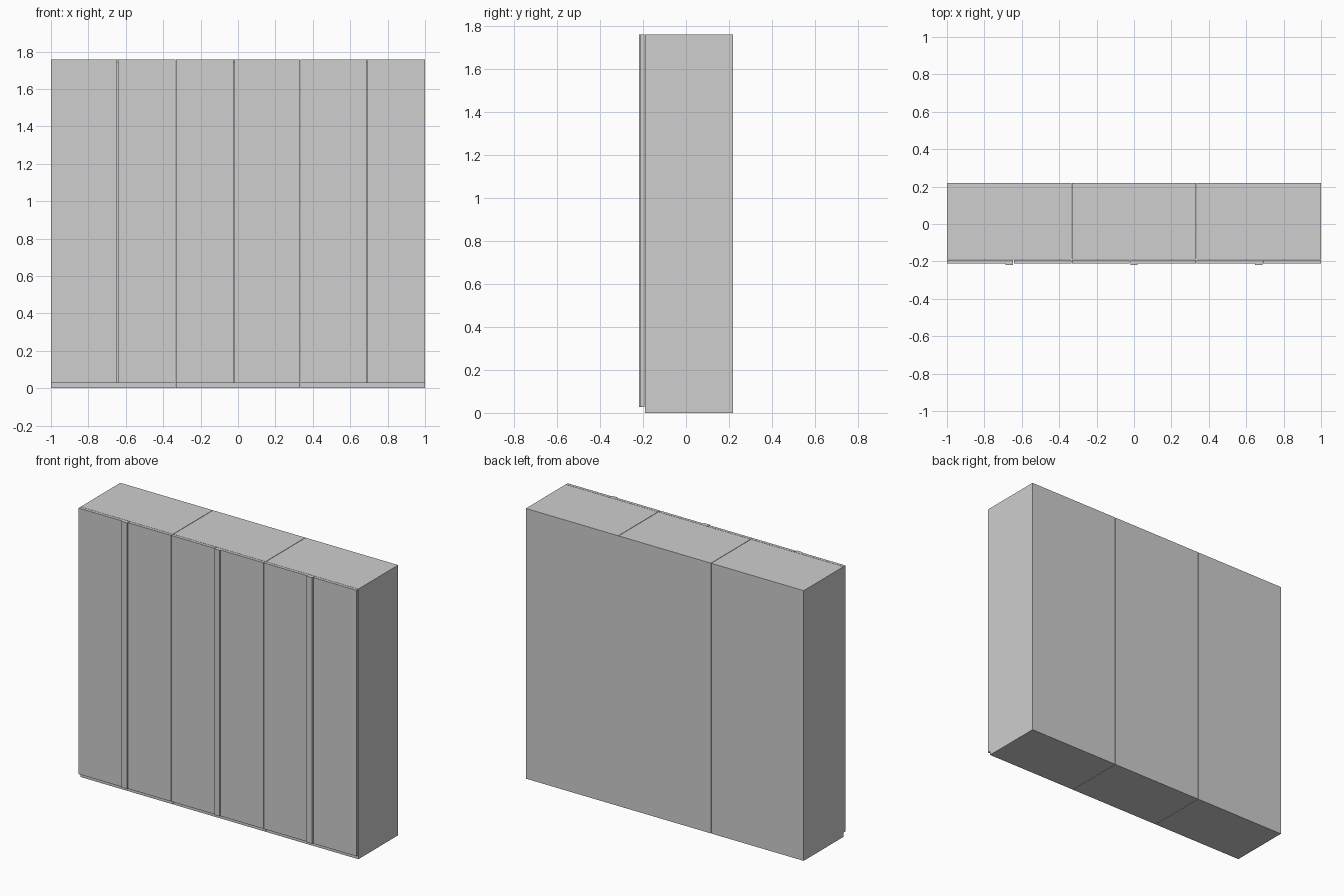
import bpy

if "Cube" in bpy.data.objects:
    bpy.data.objects.remove(bpy.data.objects["Cube"])

# Single pale finish
paint = bpy.data.materials.new("pale_grey")
paint.diffuse_color = (0.62, 0.62, 0.62, 1)
paint.use_nodes = True
paint.node_tree.nodes["Principled BSDF"].inputs["Base Color"].default_value = paint.diffuse_color

HEIGHT, BACK, BODY_FRONT = 1.758, 0.218, -0.190
DOOR_BACK, DOOR_FRONT, HANDLE_FRONT = -0.192, -0.211, -0.218
DOOR_BOTTOM = 0.027
T = 0.016          # panel thickness
GAP = 0.004        # shadow gap between doors


def box(name, x0, x1, y0, y1, z0, z1):
    bpy.ops.mesh.primitive_cube_add(
        size=1, location=((x0 + x1) / 2, (y0 + y1) / 2, (z0 + z1) / 2))
    ob = bpy.context.object
    ob.name = name
    ob.scale = (x1 - x0, y1 - y0, z1 - z0)
    bpy.ops.object.transform_apply(location=False, rotation=False, scale=True)
    ob.data.materials.append(paint)
    return ob


def cabinet(n, x0, x1):
    """Hollow carcass: two sides, top, floor and back panel."""
    box(f"side_left_{n}", x0, x0 + T, BODY_FRONT, BACK, 0, HEIGHT)
    box(f"side_right_{n}", x1 - T, x1, BODY_FRONT, BACK, 0, HEIGHT)
    box(f"top_panel_{n}", x0 + T, x1 - T, BODY_FRONT, BACK, HEIGHT - T, HEIGHT)
    box(f"floor_panel_{n}", x0 + T, x1 - T, BODY_FRONT, BACK, 0, 0.03)
    box(f"back_panel_{n}", x0 + T, x1 - T, BACK - T, BACK, 0.03, HEIGHT - T)


def front(name, x0, x1, y_front=DOOR_FRONT):
    box(name, x0, x1, y_front, DOOR_BACK, DOOR_BOTTOM, HEIGHT)


W = 2 / 3
# Side of the handle strip on which the open gap lies: 1 right, -1 left
gap_sides = (1, -1, 1)
for n, side in enumerate(gap_sides, 1):
    left = -1 + (n - 1) * W
    right = left + W
    x0 = left + (0.0015 if n > 1 else 0)
    x1 = right - (0.0015 if n < 3 else 0)
    cabinet(n, x0, x1)

    # Full-height grip strip, joined to one door and gapped from the other
    mid = (left + right) / 2
    h0, h1 = mid - 0.020, mid + 0.020
    front(f"handle_strip_{n}", h0, h1, HANDLE_FRONT)
    front(f"door_left_{n}", x0, h0 - (GAP if side < 0 else 0))
    front(f"door_right_{n}", h1 + (GAP if side > 0 else 0), x1)
